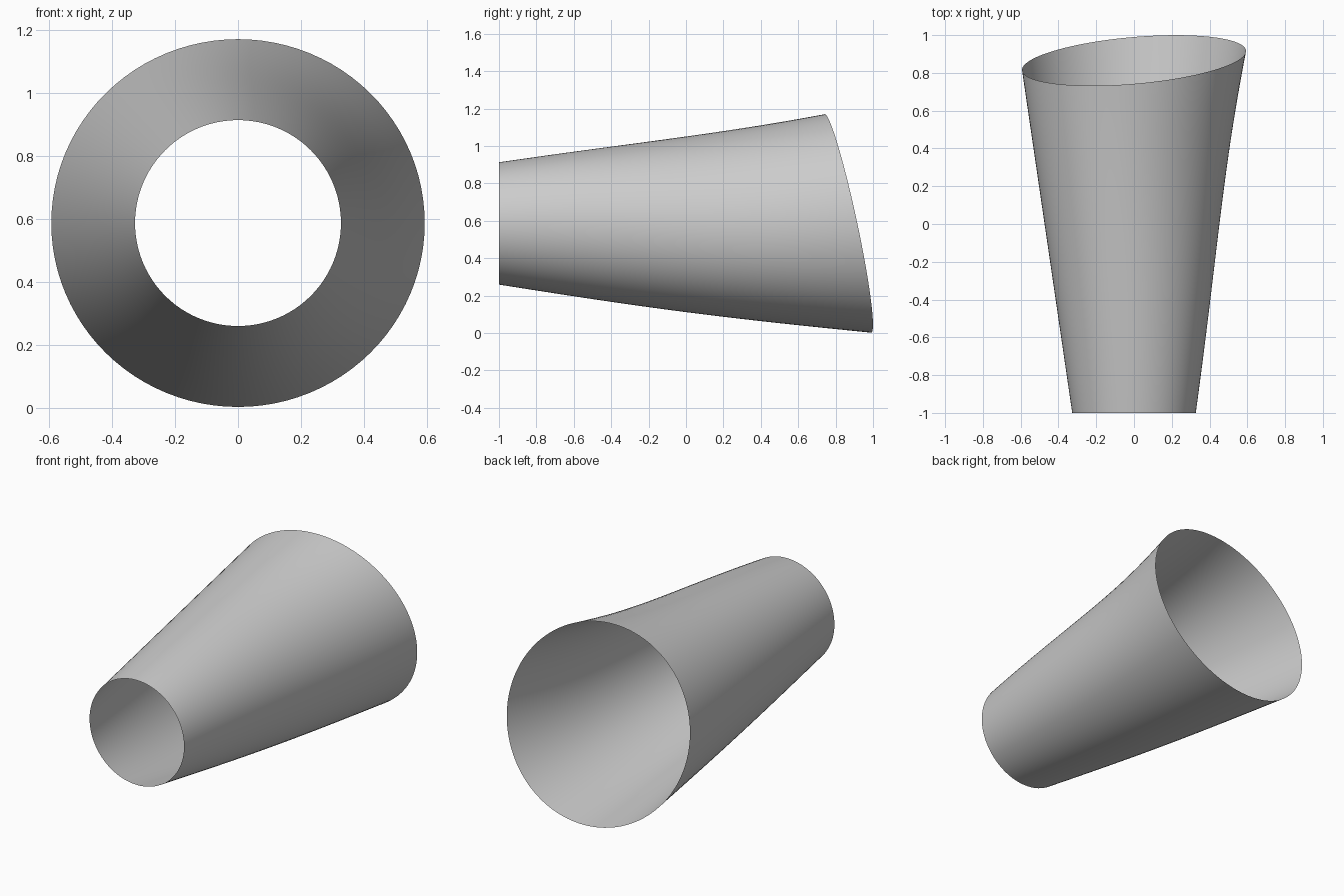
import bpy, bmesh
from math import sin, cos, pi, radians
from mathutils import Vector

if "Cube" in bpy.data.objects:
    bpy.data.objects.remove(bpy.data.objects["Cube"])

SIDES, RINGS = 96, 32
CENTRE_Z = 0.586


def rail_point(a, t):
    """Point on the tube wall at angle a, t = 0 (small rim) to 1 (slanted rim)."""
    ca, sa = cos(a), sin(a)
    start = Vector((0.327 * ca, -1.0, CENTRE_Z + 0.327 * sa))
    end = Vector((0.593 * ca, 0.866 + 0.05 * ca - 0.124 * sa, CENTRE_Z + 0.584 * sa))
    # shallow hollow on the upper right, slight swell underneath
    hollow = -0.028 * max(0, cos(a - radians(40))) ** 2 * sin(pi * t ** 1.8)
    swell = 0.018 * max(0, -sa) ** 2 * sin(pi * t)
    return start.lerp(end, t) + Vector((ca, 0, sa)) * (hollow + swell)


# open flared tube
bm = bmesh.new()
rings = [[bm.verts.new(rail_point(2 * pi * i / SIDES, j / RINGS)) for i in range(SIDES)]
         for j in range(RINGS + 1)]
for low, high in zip(rings, rings[1:]):
    for i in range(SIDES):
        k = (i + 1) % SIDES
        bm.faces.new((low[i], high[i], high[k], low[k])).smooth = True
mesh = bpy.data.meshes.new("flared_tube")
bm.to_mesh(mesh)
bm.free()
bpy.context.collection.objects.link(bpy.data.objects.new("flared_tube", mesh))
